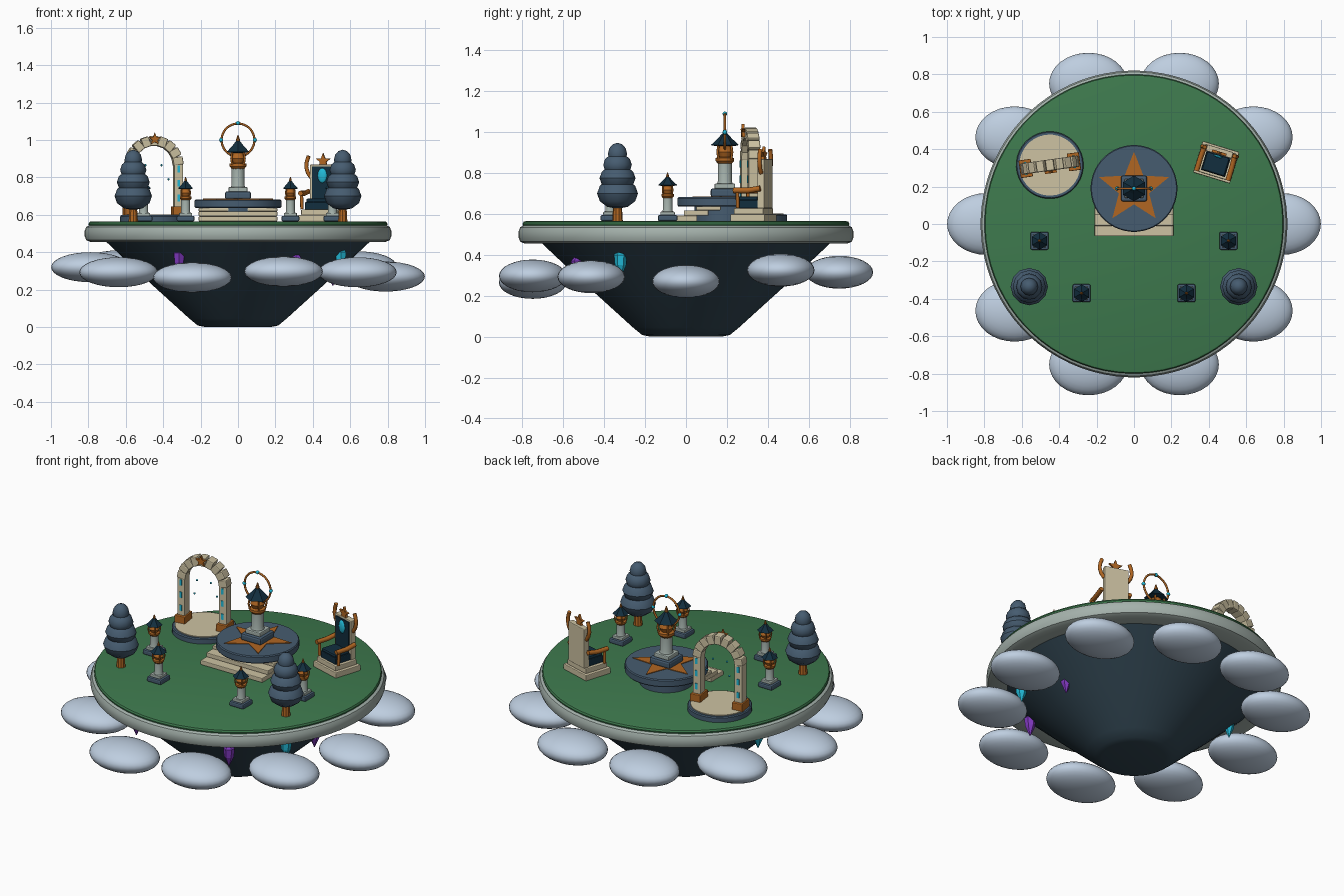
import bpy, bmesh, math
from math import sin, cos, pi, radians
from mathutils import Matrix, Vector

if "Cube" in bpy.data.objects:
    bpy.data.objects.remove(bpy.data.objects["Cube"])


def material(name, r, g, b):
    m = bpy.data.materials.new(name)
    lin = [((c / 255 + 0.055) / 1.055) ** 2.4 for c in (r, g, b)]
    m.diffuse_color = (*lin, 1)
    m.use_nodes = True
    m.node_tree.nodes["Principled BSDF"].inputs["Base Color"].default_value = m.diffuse_color
    return m


GRASS = material("grass green", 62, 122, 78)
GREY = material("pale grey", 165, 178, 172)
SLATE = material("slate blue", 70, 92, 112)
ROCK = material("dark rock", 48, 68, 80)
STONE = material("cream stone", 205, 194, 162)
COPPER = material("copper", 176, 102, 34)
NAVY = material("dark navy", 18, 46, 62)
CYAN = material("cyan", 34, 186, 216)
PURPLE = material("purple", 128, 56, 190)
CLOUD = material("cloud", 190, 206, 224)


def finish(name, bm, mat, loc=(0, 0, 0), rot=None, base=None, smooth=True, bevel=0):
    """Turn a bmesh into an object placed by loc and rot inside the frame base."""
    bmesh.ops.recalc_face_normals(bm, faces=bm.faces)
    me = bpy.data.meshes.new(name)
    bm.to_mesh(me)
    bm.free()
    me.materials.append(mat)
    ob = bpy.data.objects.new(name, me)
    bpy.context.collection.objects.link(ob)
    ob.matrix_world = (base or Matrix()) @ Matrix.Translation(loc) @ (rot or Matrix())
    if bevel:
        mod = ob.modifiers.new("bevel", 'BEVEL')
        mod.width, mod.segments = bevel, 2
    if smooth:
        bpy.ops.object.select_all(action='DESELECT')
        bpy.context.view_layer.objects.active = ob
        ob.select_set(True)
        bpy.ops.object.shade_smooth_by_angle(angle=radians(35))
    return ob


def lathe(name, profile, mat, n=32, **kw):
    """Spin (radius, z) points into a closed solid."""
    bm = bmesh.new()
    rings = [[bm.verts.new((r * cos(2 * pi * (i + .5) / n), r * sin(2 * pi * (i + .5) / n), z))
              for i in range(n)] for r, z in profile]
    for a, b in zip(rings, rings[1:]):
        for i in range(n):
            bm.faces.new((a[i], a[(i + 1) % n], b[(i + 1) % n], b[i]))
    bm.faces.new(rings[0])
    bm.faces.new(rings[-1])
    return finish(name, bm, mat, **kw)


def box(name, size, loc, mat, bevel=.004, **kw):
    bm = bmesh.new()
    bmesh.ops.create_cube(bm, size=1)
    bmesh.ops.scale(bm, vec=size, verts=bm.verts)
    return finish(name, bm, mat, loc=loc, bevel=bevel, smooth=False, **kw)


def ball(name, radii, loc, mat, n=24, **kw):
    bm = bmesh.new()
    bmesh.ops.create_uvsphere(bm, u_segments=n, v_segments=max(6, n // 2), radius=1)
    bmesh.ops.scale(bm, vec=radii, verts=bm.verts)
    return finish(name, bm, mat, loc=loc, **kw)


def tube(name, points, radius, mat, base=None, cyclic=False):
    cu = bpy.data.curves.new(name, 'CURVE')
    cu.dimensions, cu.bevel_depth, cu.bevel_resolution = '3D', radius, 2
    cu.use_fill_caps = True
    sp = cu.splines.new('POLY')
    sp.points.add(len(points) - 1)
    for p, co in zip(sp.points, points):
        p.co = (*co, 1)
    sp.use_cyclic_u = cyclic
    cu.materials.append(mat)
    ob = bpy.data.objects.new(name, cu)
    bpy.context.collection.objects.link(ob)
    ob.matrix_world = base or Matrix()
    return ob


def star(name, r, inner, depth, loc, mat, **kw):
    bm = bmesh.new()
    vs = [bm.verts.new(((r, inner)[i % 2] * cos(pi / 2 + i * pi / 5),
                        (r, inner)[i % 2] * sin(pi / 2 + i * pi / 5), 0)) for i in range(10)]
    f = bm.faces.new(vs)
    ext = bmesh.ops.extrude_face_region(bm, geom=[f])
    bmesh.ops.translate(bm, vec=(0, 0, depth),
                        verts=[v for v in ext['geom'] if isinstance(v, bmesh.types.BMVert)])
    return finish(name, bm, mat, loc=loc, smooth=False, **kw)


UPRIGHT = Matrix.Rotation(pi / 2, 4, 'X')
TOP = .565

# Floating island
lathe("island_rock", [(.175, 0), (.215, .008), (.26, .045), (.47, .235), (.71, .46)], ROCK, 64)
lathe("island_rim", [(.69, .455), (.79, .455), (.812, .465), (.82, .485), (.82, .515),
                     (.812, .535), (.795, .545), (.7, .545)], GREY, 80)
lathe("grass_top", [(.797, .54), (.8, .552), (.795, .562), (.785, TOP)], GRASS, 80)

# Ring of clouds
for i, z in enumerate((.27, .325, .315, .315, .33, .32, .293, .265, .297, .293)):
    a = i * pi / 5
    ball("cloud", (.21, .165, .08), (.789 * cos(a), .789 * sin(a), z), CLOUD, 32)

# Crystals hanging under the island
for x, y, z, mat in ((.55, -.32, .36, CYAN), (-.315, -.535, .355, PURPLE), (.31, -.53, .33, PURPLE),
                     (.507, .017, .29, PURPLE), (-.58, .13, .36, CYAN)):
    lathe("crystal", [(.016, .06), (.032, .04), (.028, -.01), (.002, -.07)], mat, 6,
          loc=(x, y, z), smooth=False)

# Trees
for s in (-1, 1):
    x, y = s * .56, -.335
    lathe("tree_trunk", [(.026, TOP), (.02, .66)], COPPER, 10, loc=(x, y, 0))
    for r, h, z in ((.1, .075, .70), (.088, .065, .775), (.07, .058, .84), (.047, .055, .893)):
        ball("tree_foliage", (r, r, h), (x, y, z), SLATE, 12)


def lantern(x, y, z, s):
    b = Matrix.Translation((x, y, z)) @ Matrix.Scale(s, 4)
    box("lantern_base", (.096, .096, .03), (0, 0, .015), SLATE, .008, base=b)
    box("lantern_step", (.07, .07, .018), (0, 0, .037), GREY, base=b)
    lathe("lantern_column", [(.027, .045), (.024, .055), (.024, .115)], GREY, 16, base=b)
    lathe("lantern_cup", [(.024, .113), (.032, .122), (.032, .132), (.02, .136)], COPPER, 12, base=b)
    lathe("lantern_body", [(.019, .13), (.029, .152), (.019, .176)], COPPER, 12, base=b)
    for k in range(4):
        a = k * pi / 2 + pi / 4
        tube("lantern_bar", [(.03 * cos(a), .03 * sin(a), .128), (.035 * cos(a), .035 * sin(a), .152),
                             (.03 * cos(a), .03 * sin(a), .178)], .004, COPPER, b)
    lathe("lantern_roof", [(.03, .172), (.047, .176), (.022, .2), (.009, .215)], NAVY, 6,
          base=b, smooth=False)
    lathe("lantern_finial", [(.005, .205), (.008, .22), (.002, .238)], COPPER, 8, base=b)


for s in (-1, 1):
    lantern(s * .505, -.09, TOP, 1)
    lantern(s * .28, -.37, TOP, 1)

# Central plaza with steps, star inlay and tall lantern
for y0, z0, z1 in ((-.065, TOP, .592), (-.01, .592, .618), (.05, .618, .637)):
    box("plaza_step", (.42, .12, z1 - z0), (0, y0 + .06, (z0 + z1) / 2), STONE)
lathe("plaza_support", [(.15, TOP), (.15, .64)], SLATE, 32, loc=(0, .19, 0))
lathe("plaza_disc", [(.228, .637), (.232, .642), (.232, .676), (.227, .682)], SLATE, 48, loc=(0, .19, 0))
star("plaza_star", .197, .085, .005, (0, .19, .681), COPPER)
lantern(0, .19, .682, 1.45)
tube("halo_ring", [(.088 * cos(i * pi / 24), .19, 1.0 + .088 * sin(i * pi / 24)) for i in range(48)],
     .006, COPPER, cyclic=True)
for a in (0, pi / 2, pi):
    ball("halo_bead", (.011,) * 3, (.09 * cos(a), .19, 1.0 + .09 * sin(a)), CYAN, 12)

# Stone portal
P = Matrix.Translation((-.45, .315, 0)) @ Matrix.Rotation(radians(8), 4, 'Z')
lathe("portal_base", [(.18, TOP), (.18, .592), (.175, .598)], SLATE, 40, base=P)
lathe("portal_floor", [(.163, .59), (.163, .603)], STONE, 40, base=P)
R, SPRING = .13, .865
for s in (-1, 1):
    box("portal_foot", (.065, .095, .05), (s * R, 0, .62), COPPER, base=P)
    box("portal_leg", (.048, .06, .24), (s * R, 0, .75), STONE, base=P)
    for z in (.69, .77, .845):
        for f in (-1, 1):
            box("portal_rune", (.014, .006, .035), (s * R, f * .031, z), CYAN, 0, base=P)
for i in range(9):
    a = (i + .5) * pi / 9
    box("portal_arch_block", (.054, .06, .044), (R * cos(a), 0, SPRING + R * sin(a)), STONE, .006,
        rot=Matrix.Rotation(-a, 4, 'Y'), base=P)
star("portal_star", .034, .015, .014, (0, -.03, 1.005), COPPER, rot=UPRIGHT, base=P)
for x, z in ((-.045, .865), (.042, .865), (.08, .79), (-.06, .78)):
    ball("portal_spark", (.006,) * 3, (x, 0, z), CYAN, 8, base=P)

# Throne
T = Matrix.Translation((.44, .33, 0)) @ Matrix.Rotation(radians(-17), 4, 'Z')
box("throne_plinth", (.205, .175, .035), (0, 0, .582), STONE, base=T)
box("throne_step", (.17, .15, .03), (0, 0, .614), STONE, base=T)
box("throne_seat", (.135, .115, .04), (0, -.005, .648), NAVY, base=T)
box("throne_cushion", (.125, .1, .02), (0, -.01, .676), NAVY, .008, base=T)
box("throne_back", (.145, .035, .24), (0, .06, .748), STONE, base=T)
box("throne_back_panel", (.115, .008, .175), (0, .041, .77), NAVY, 0, base=T)
ball("throne_gem", (.026, .012, .04), (0, .036, .81), CYAN, 16, base=T)
star("throne_star", .042, .018, .014, (0, .06, .888), COPPER, rot=UPRIGHT, base=T)
for s in (-1, 1):
    tube("throne_arm", [(s * .085, .06, .725), (s * .088, 0, .715), (s * .088, -.075, .715)], .014, COPPER, T)
    tube("throne_arm_post", [(s * .086, -.055, .63), (s * .088, -.055, .715)], .009, COPPER, T)
    tube("throne_horn", [(s * .07, .06, .8), (s * .088, .06, .825), (s * .097, .06, .855),
                         (s * .094, .06, .885), (s * .083, .06, .915)], .011, COPPER, T)
